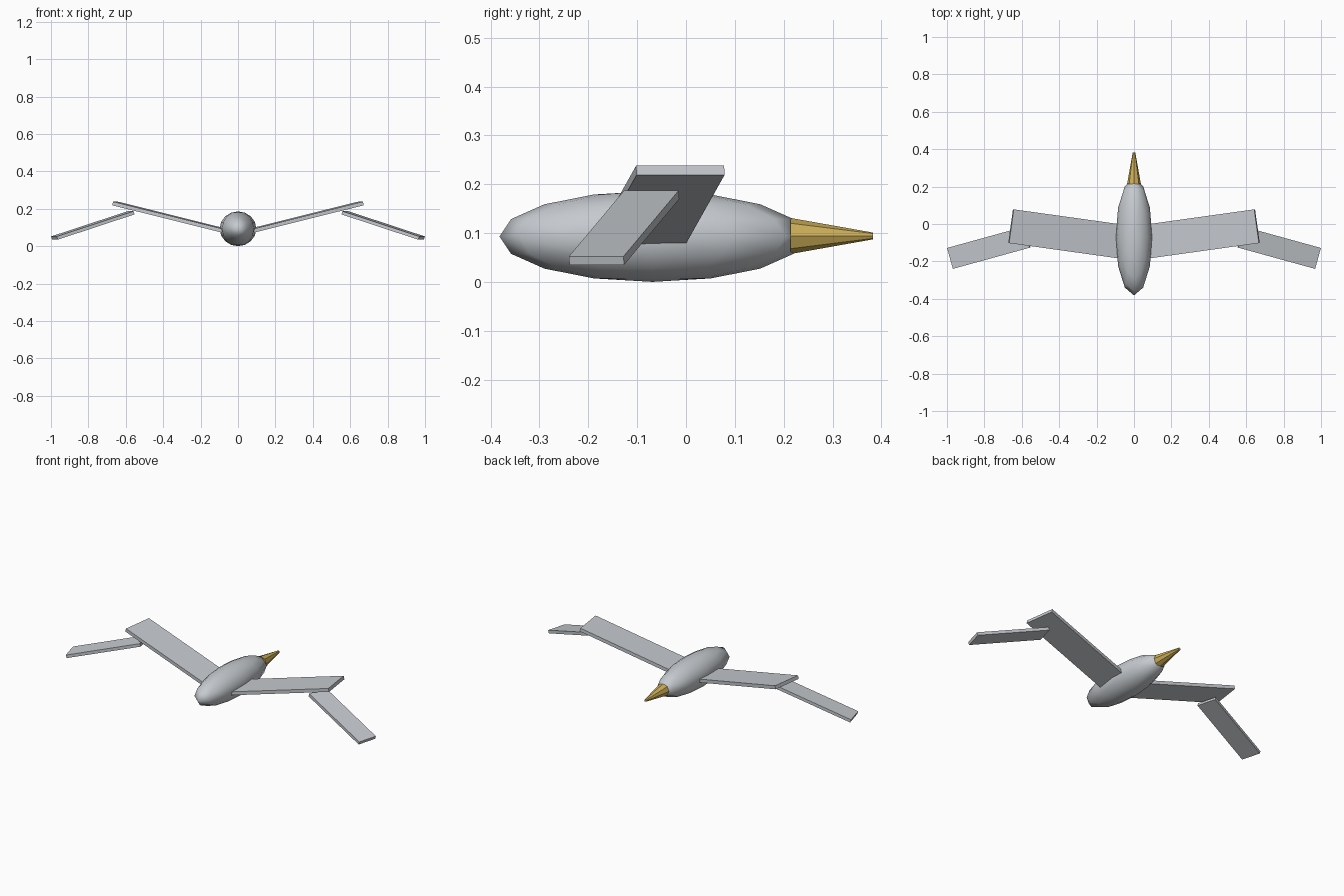
import bpy
import bmesh
import math
from mathutils import Vector, Matrix

cube = bpy.data.objects.get("Cube")
if cube:
    bpy.data.objects.remove(cube, do_unlink=True)


def make_material(name, colour):
    mat = bpy.data.materials.new(name)
    mat.use_nodes = True
    mat.diffuse_color = colour
    mat.node_tree.nodes["Principled BSDF"].inputs["Base Color"].default_value = colour
    return mat


def add_object(name, bm, mat, smooth=False):
    bmesh.ops.recalc_face_normals(bm, faces=bm.faces)
    for face in bm.faces:
        face.smooth = smooth
    mesh = bpy.data.meshes.new(name)
    bm.to_mesh(mesh)
    bm.free()
    mesh.materials.append(mat)
    obj = bpy.data.objects.new(name, mesh)
    bpy.context.collection.objects.link(obj)
    return obj


def wing_plate(name, root, tip, chord, thickness, side, mat):
    """Box whose top centreline runs from root to tip, with a level chord."""
    root, tip = Vector(root), Vector(tip)
    along = tip - root
    across = Vector((-along.y, along.x, 0)).normalized()
    up = along.cross(across).normalized()
    bm = bmesh.new()
    bmesh.ops.create_cube(bm, size=1)
    centre = (root + tip) / 2 - up * thickness / 2
    for v in bm.verts:
        p = centre + along * v.co.x + across * chord * v.co.y + up * thickness * v.co.z
        v.co = Vector((p.x * side, p.y, p.z))
    return add_object(name, bm, mat)


grey = make_material("feather grey", (0.56, 0.59, 0.62, 1))
gold = make_material("beak gold", (0.62, 0.43, 0.10, 1))

# Body: stretched low-poly sphere
bm = bmesh.new()
bmesh.ops.create_uvsphere(bm, u_segments=12, v_segments=8, radius=1)
bmesh.ops.scale(bm, vec=(0.098, 0.313, 0.093), verts=bm.verts)
bmesh.ops.translate(bm, vec=(0, -0.069, 0.093), verts=bm.verts)
add_object("body", bm, grey, smooth=True)

# Beak: eight-sided cone with a blunt tip, pointing along +y
bm = bmesh.new()
bmesh.ops.create_cone(bm, cap_ends=True, segments=8, radius1=0.037, radius2=0.007, depth=0.169)
bmesh.ops.transform(bm, verts=bm.verts,
                    matrix=Matrix.Translation((0, 0.298, 0.094)) @ Matrix.Rotation(-math.pi / 2, 4, "X"))
add_object("beak", bm, gold)

# Wings: raised inner plate and drooping outer plate on each side
for label, side in (("left", 1), ("right", -1)):
    wing_plate(label + "_inner_wing", (0.06, -0.095, 0.09), (0.655, -0.012, 0.238),
               0.182, 0.02, side, grey)
    wing_plate(label + "_outer_wing", (0.574, -0.071, 0.187), (0.984, -0.184, 0.052),
               0.116, 0.018, side, grey)
